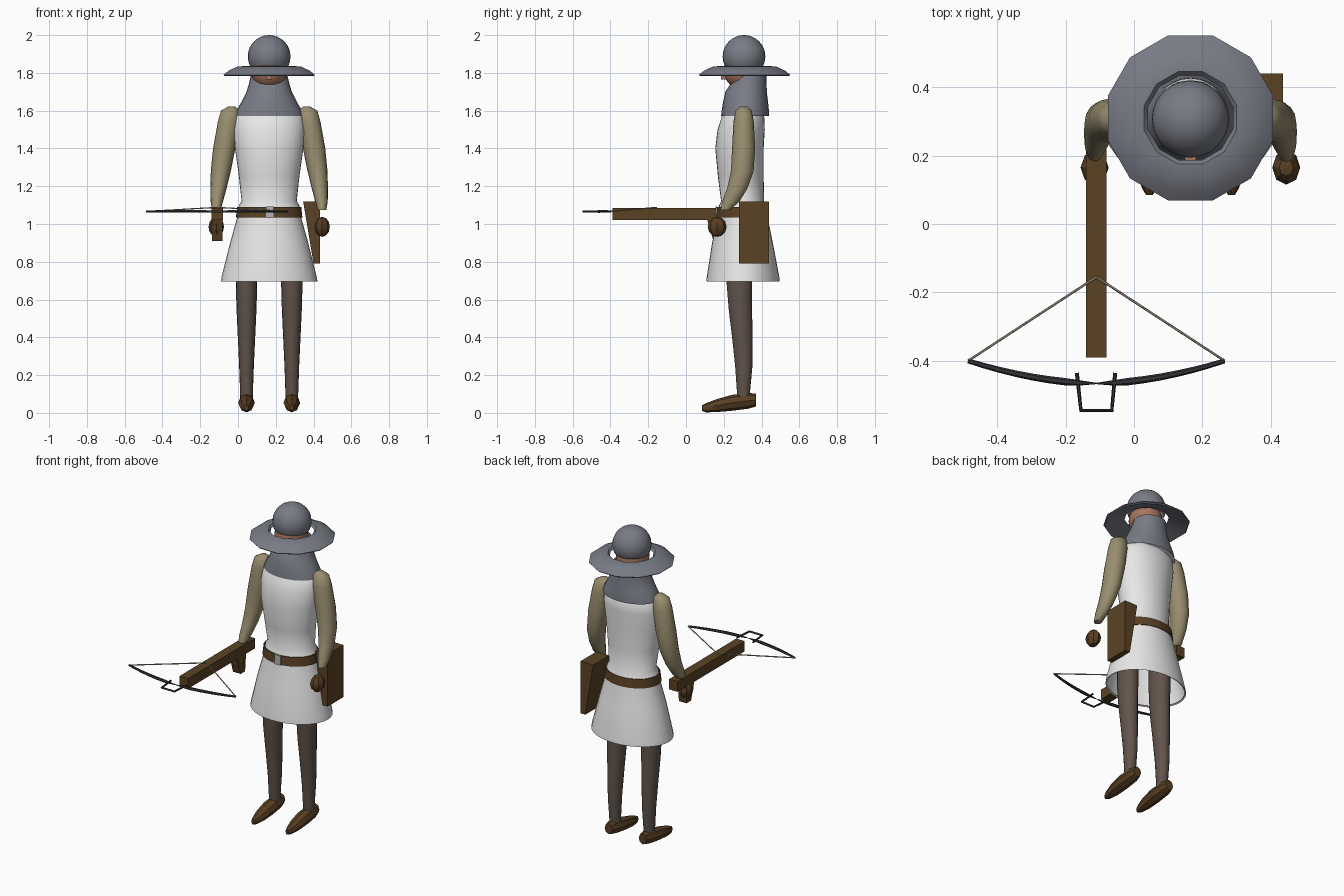
import bpy, bmesh, math
from mathutils import Vector

cube = bpy.data.objects.get("Cube")
if cube:
    bpy.data.objects.remove(cube, do_unlink=True)

CX = 0.165  # body centre line


def material(name, r, g, b):
    m = bpy.data.materials.new(name)
    m.use_nodes = True
    m.diffuse_color = (r, g, b, 1)
    m.node_tree.nodes["Principled BSDF"].inputs["Base Color"].default_value = (r, g, b, 1)
    return m


steel = material("grey steel", 0.19, 0.20, 0.235)
cloth = material("white cloth", 0.8, 0.8, 0.8)
sleeve = material("tan sleeve", 0.32, 0.27, 0.16)
leather = material("brown leather", 0.10, 0.05, 0.017)
wood = material("brown wood", 0.105, 0.055, 0.017)
hose = material("dark hose", 0.12, 0.088, 0.07)
skin = material("skin", 0.38, 0.18, 0.11)
iron = material("dark iron", 0.035, 0.035, 0.04)
silver = material("buckle silver", 0.45, 0.45, 0.48)
cord = material("pale cord", 0.42, 0.38, 0.27)


def finish(name, bm, mat, angle=50):
    bmesh.ops.recalc_face_normals(bm, faces=bm.faces)
    me = bpy.data.meshes.new(name)
    bm.to_mesh(me)
    bm.free()
    me.materials.append(mat)
    ob = bpy.data.objects.new(name, me)
    bpy.context.collection.objects.link(ob)
    if angle:
        bpy.ops.object.select_all(action='DESELECT')
        ob.select_set(True)
        bpy.context.view_layer.objects.active = ob
        bpy.ops.object.shade_smooth_by_angle(angle=math.radians(angle))
    return ob


def skin_rings(name, rings, mat, caps=(True, True), closed=False, angle=50):
    """Join a list of point rings into one surface."""
    bm = bmesh.new()
    loops = [[bm.verts.new(p) for p in ring] for ring in rings]
    n = len(loops[0])
    pairs = list(zip(loops, loops[1:])) + ([(loops[-1], loops[0])] if closed else [])
    for a, b in pairs:
        for i in range(n):
            j = (i + 1) % n
            bm.faces.new((a[i], a[j], b[j], b[i]))
    if caps[0] and not closed:
        bm.faces.new(loops[0])
    if caps[1] and not closed:
        bm.faces.new(loops[-1])
    return finish(name, bm, mat, angle)


def ellipse(x, y, z, rx, ry, n, axis='z', turn=0.0):
    pts = []
    for i in range(n):
        a = math.tau * (i + turn) / n
        u, v = rx * math.cos(a), ry * math.sin(a)
        pts.append((x + u, y + v, z) if axis == 'z' else (x + u, y, z + v))
    return pts


def column(name, rows, mat, n=16, x=None, **kw):
    """Upright loft; rows hold z, y centre, x radius, y radius."""
    return skin_rings(name, [ellipse(CX if x is None else x, y, z, rx, ry, n)
                             for z, y, rx, ry in rows], mat, **kw)


def ball(name, centre, radii, mat, u=24, v=12, angle=60):
    bm = bmesh.new()
    bmesh.ops.create_uvsphere(bm, u_segments=u, v_segments=v, radius=1)
    for p in bm.verts:
        p.co = Vector(centre) + Vector([c * r for c, r in zip(p.co, radii)])
    return finish(name, bm, mat, angle)


def box(name, low, high, mat, change=None):
    bm = bmesh.new()
    bmesh.ops.create_cube(bm, size=1)
    for p in bm.verts:
        p.co = Vector([l + (c + 0.5) * (h - l) for c, l, h in zip(p.co, low, high)])
        if change:
            change(p.co)
    return finish(name, bm, mat, None)


def tube(name, points, radii, mat, n=6, flat=1.0):
    """Sweep a level path with a varying radius."""
    pts = [Vector(p) for p in points]
    rings = []
    for i, p in enumerate(pts):
        d = (pts[min(i + 1, len(pts) - 1)] - pts[max(i - 1, 0)]).normalized()
        side = d.cross(Vector((0, 0, 1))).normalized()
        up = side.cross(d)
        rings.append([p + radii[i] * (side * math.cos(math.tau * k / n)
                                      + up * flat * math.sin(math.tau * k / n))
                      for k in range(n)])
    return skin_rings(name, rings, mat)


# Helmet: dome with open base, and a separate drooping twelve-sided brim
bm = bmesh.new()
bmesh.ops.create_uvsphere(bm, u_segments=24, v_segments=16, radius=0.113)
bmesh.ops.bisect_plane(bm, geom=bm.verts[:] + bm.edges[:] + bm.faces[:],
                       plane_co=(0, 0, -0.05), plane_no=(0, 0, -1), clear_outer=True)
bmesh.ops.translate(bm, verts=bm.verts, vec=(CX, 0.307, 1.887))
finish("helmet_dome", bm, steel)

brim = [(0.128, 1.822), (0.14, 1.836), (0.175, 1.833), (0.222, 1.812),
        (0.25, 1.790), (0.245, 1.784), (0.21, 1.795), (0.15, 1.815)]
skin_rings("helmet_brim", [ellipse(CX, 0.31, z, r, r, 12, turn=0.5) for r, z in brim],
           steel, closed=True)

# Head and nose
ball("head", (CX, 0.3, 1.812), (0.096, 0.1, 0.1), skin)
box("nose", (CX - 0.016, 0.185, 1.765), (CX + 0.016, 0.225, 1.80), skin)

# Mail hood over neck and shoulders
column("hood", [(1.785, 0.337, 0.097, 0.088), (1.74, 0.331, 0.108, 0.096),
                (1.70, 0.318, 0.12, 0.11), (1.64, 0.315, 0.15, 0.12),
                (1.60, 0.314, 0.174, 0.125), (1.573, 0.313, 0.182, 0.127)],
       steel, n=24, caps=(False, False))

# Tunic with flared open skirt
column("tunic", [(1.60, 0.302, 0.15, 0.09), (1.57, 0.302, 0.18, 0.112),
                 (1.50, 0.292, 0.189, 0.125), (1.40, 0.283, 0.181, 0.128),
                 (1.25, 0.29, 0.16, 0.121), (1.12, 0.3, 0.146, 0.114),
                 (1.10, 0.3, 0.16, 0.124), (1.04, 0.3, 0.168, 0.131),
                 (0.90, 0.299, 0.207, 0.161), (0.72, 0.302, 0.252, 0.192),
                 (0.695, 0.302, 0.256, 0.194), (0.70, 0.302, 0.246, 0.185)],
       cloth, n=32, caps=(True, False))

# Belt and buckle
column("belt", [(1.09, 0.297, 0.163, 0.127), (1.09, 0.297, 0.170, 0.132),
                (1.035, 0.297, 0.176, 0.139), (1.035, 0.297, 0.166, 0.129)],
       leather, n=32, caps=(False, False), angle=40)
box("buckle", (CX - 0.018, 0.155, 1.032), (CX + 0.024, 0.164, 1.092), silver)

# Arms, hands, legs and shoes on both sides
for side, s in (("right", -1), ("left", 1)):
    arm = [(1.622, 0.198, 0.305, 0.018, 0.02), (1.60, 0.205, 0.305, 0.05, 0.043),
           (1.54, 0.214, 0.305, 0.058, 0.054), (1.40, 0.238, 0.305, 0.059, 0.061),
           (1.28, 0.256, 0.298, 0.053, 0.06), (1.19, 0.268, 0.272, 0.043, 0.054),
           (1.12, 0.277, 0.238, 0.033, 0.046), (1.075, 0.28, 0.208, 0.023, 0.026)]
    skin_rings(side + "_arm", [ellipse(CX + s * dx, y, z, rx, ry, 16)
                               for z, dx, y, rx, ry in arm], sleeve)
    ball(side + "_hand", (CX + s * 0.28, 0.165, 0.985), (0.041, 0.05, 0.053),
         leather, u=8, v=6, angle=30)
    x = CX + s * 0.12
    column(side + "_leg", [(0.90, 0.285, 0.058, 0.072), (0.70, 0.282, 0.057, 0.068),
                           (0.55, 0.288, 0.053, 0.062), (0.40, 0.298, 0.046, 0.054),
                           (0.25, 0.306, 0.039, 0.046), (0.08, 0.304, 0.033, 0.032)],
           hose, x=x)
    shoe = [(0.37, 0.068, 0.028, 0.034), (0.33, 0.064, 0.04, 0.042),
            (0.24, 0.053, 0.044, 0.042), (0.16, 0.038, 0.037, 0.034),
            (0.105, 0.027, 0.022, 0.024), (0.085, 0.026, 0.01, 0.015)]
    skin_rings(side + "_shoe", [ellipse(x, y, z, rx, rz, 8, 'y')
                                for y, z, rx, rz in shoe], leather, angle=35)


# Quarrel case on the left hip, narrowing downwards on the inner side
def narrow(co):
    if co.z < 0.9 and co.x < 0.4:
        co.x += 0.055


box("quarrel_case", (0.345, 0.28, 0.79), (0.435, 0.44, 1.12), wood, narrow)

# Crossbow stock and slanted grip
BX, BZ = -0.11, 1.067
box("crossbow_stock", (BX - 0.03, -0.39, 1.02), (BX + 0.03, 0.285, 1.085), wood)


def slant(co):
    if co.z < 0.95:
        co.y += 0.035 if co.y < 0.15 else -0.01


box("crossbow_grip", (BX - 0.027, 0.11, 0.91), (BX + 0.027, 0.2, 1.03), wood, slant)

# Bow limbs, thickest midway and pointed at the middle
for side, s in (("right", -1), ("left", 1)):
    steps = [i / 8 for i in range(9)]
    tube(side + "_bow_limb",
         [(BX + s * 0.375 * t, -0.466 + 0.066 * t ** 1.8, BZ) for t in steps],
         [0.002 + 0.009 * min(1, 5 * t) - 0.004 * t * t for t in steps], iron, flat=0.8)
    tube(side + "_bowstring", [(BX + s * 0.375, -0.4, BZ), (BX, -0.155, 1.088)],
         [0.0035, 0.0035], cord)

# Foot stirrup
tube("stirrup", [(BX - 0.057, -0.435, BZ), (BX - 0.045, -0.545, BZ),
                 (BX + 0.045, -0.545, BZ), (BX + 0.055, -0.435, BZ)],
     [0.006] * 4, iron)
